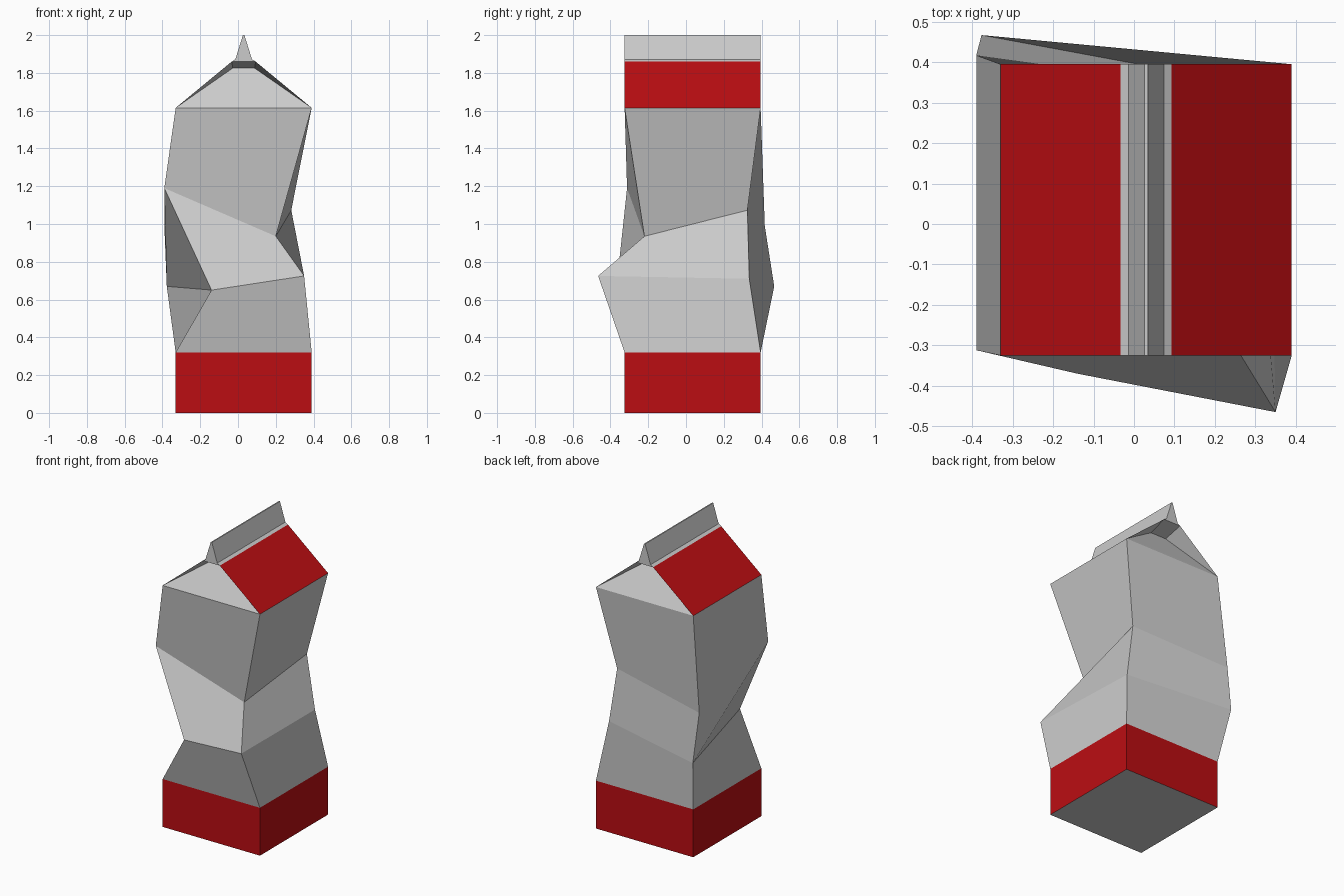
import bpy

if "Cube" in bpy.data.objects:
    bpy.data.objects.remove(bpy.data.objects["Cube"])

red = bpy.data.materials.new("carton_red")
red.diffuse_color = (0.5, 0.004, 0.006, 1)
red.use_nodes = True
red.node_tree.nodes["Principled BSDF"].inputs["Base Color"].default_value = red.diffuse_color

X0, X1, Y0, Y1 = -0.33, 0.39, -0.325, 0.395
CX = (X0 + X1) / 2
CY = (Y0 + Y1) / 2
BAND, EAVE, NECK, TOP = 0.32, 1.615, 1.86, 2.0


def make(name, verts, faces, mat=None):
    mesh = bpy.data.meshes.new(name)
    mesh.from_pydata(verts, [], faces)
    ob = bpy.data.objects.new(name, mesh)
    bpy.context.collection.objects.link(ob)
    if mat:
        mesh.materials.append(mat)
    return ob


def square(z):
    return [(X0, Y0, z), (X1, Y0, z), (X1, Y1, z), (X0, Y1, z)]


def loft(rings, split=()):
    """Join four-cornered rings with quads; chosen quads get a fixed fold."""
    faces = []
    for r in range(len(rings) - 1):
        for i in range(4):
            a, b = r * 4 + i, r * 4 + (i + 1) % 4
            c, d = b + 4, a + 4
            if (r, i) in split:
                faces += [(a, b, c), (a, c, d)] if split[(r, i)] else [(a, b, d), (b, c, d)]
            else:
                faces.append((a, b, c, d))
    return [v for ring in rings for v in ring], faces


# red base band and grey underside
make("base_band", *loft([square(0), square(BAND)]), red)
make("underside", square(0), [(3, 2, 1, 0)])

# crumpled body: two bent rings between straight ones
lower = [(-0.14, -0.37, 0.65), (0.35, -0.465, 0.725), (0.335, 0.335, 0.71), (-0.377, 0.467, 0.67)]
upper = [(-0.39, -0.312, 1.19), (0.20, -0.22, 0.935), (0.282, 0.325, 1.073), (-0.39, 0.417, 0.99)]
make("crumpled_body", *loft([square(BAND), lower, upper, square(EAVE)], {(1, 3): True}))

# red roof slopes
HW = 0.063
for side, name in ((-1, "roof_left"), (1, "roof_right")):
    xe, xn = CX + side * 0.36, CX + side * HW
    f = (0, 1, 2, 3) if side > 0 else (3, 2, 1, 0)
    make(name, [(xe, Y0, EAVE), (xe, Y1, EAVE), (xn, Y1, NECK), (xn, Y0, NECK)], [f], red)

# folded-in gables: lip, sloping panel, side folds and a small ceiling
# each level is (half width, depth inwards, height)
levels = [(0.36, 0, EAVE), (0.31, 0.012, 1.635), (0.058, 0.13, 1.825), (HW, 0, NECK)]
for side, name in ((-1, "gable_front"), (1, "gable_back")):
    verts = [(CX + s * w, CY + side * (0.36 - d), z) for w, d, z in levels for s in (-1, 1)]
    faces = [(0, 1, 3, 2), (2, 3, 5, 4), (4, 5, 7, 6), (0, 2, 4), (0, 4, 6), (1, 5, 3), (1, 7, 5)]
    make(name, verts, faces if side < 0 else [f[::-1] for f in faces])

# sealed top fin, extruded along y
prof = [(-HW, NECK), (HW, NECK), (0.044, 1.872), (0.004, TOP), (-0.004, TOP), (-0.044, 1.872)]
n = len(prof)
verts = [(CX + x, y, z) for y in (Y0, Y1) for x, z in prof]
faces = [(i, i + n, (i + 1) % n + n, (i + 1) % n) for i in range(1, n)]
faces += [tuple(range(n)), tuple(range(2 * n - 1, n - 1, -1))]
make("top_fin", verts, faces)
